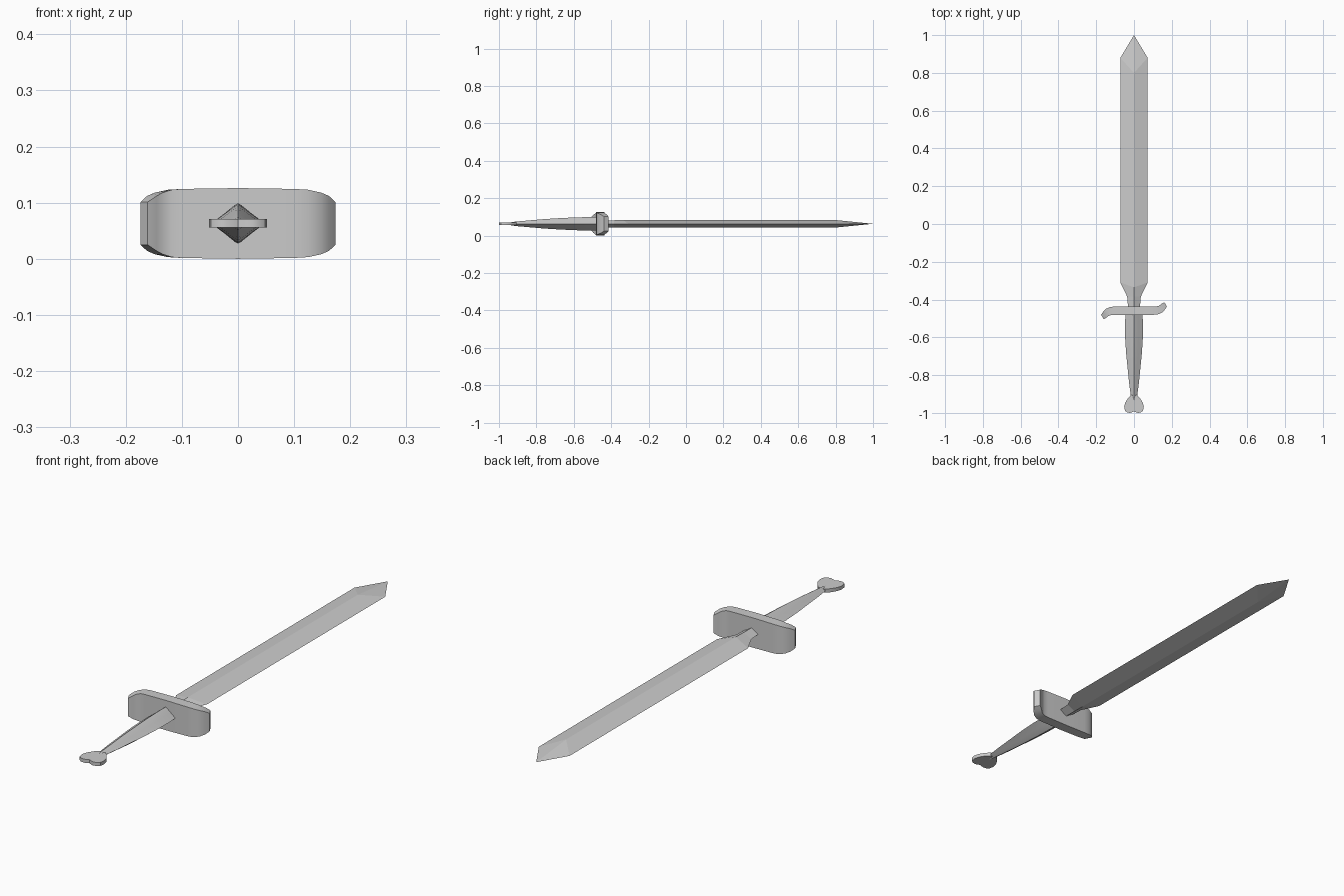
import bpy, bmesh

if "Cube" in bpy.data.objects:
    bpy.data.objects.remove(bpy.data.objects["Cube"])

ZC = 0.063  # height of the sword's mid plane


def make(name, bm, smooth=None):
    bmesh.ops.recalc_face_normals(bm, faces=bm.faces[:])
    me = bpy.data.meshes.new(name)
    bm.to_mesh(me)
    bm.free()
    ob = bpy.data.objects.new(name, me)
    bpy.context.collection.objects.link(ob)
    if smooth:
        bpy.ops.object.select_all(action='DESELECT')
        ob.select_set(True)
        bpy.context.view_layer.objects.active = ob
        bpy.ops.object.shade_smooth_by_angle(angle=smooth)
    return ob


def loft(name, rings, smooth=None):
    """Skin a list of equal-length closed rings and cap both ends."""
    bm = bmesh.new()
    vs = [[bm.verts.new(p) for p in r] for r in rings]
    n = len(rings[0])
    for a, b in zip(vs, vs[1:]):
        for i in range(n):
            j = (i + 1) % n
            bm.faces.new((a[i], a[j], b[j], b[i]))
    bm.faces.new(vs[0])
    bm.faces.new(vs[-1][::-1])
    bmesh.ops.remove_doubles(bm, verts=bm.verts[:], dist=1e-5)
    return make(name, bm, smooth)


def diamond(w, h, y_edge, y_ridge):
    return [(w, y_edge, ZC), (0, y_ridge, ZC + h), (-w, y_edge, ZC), (0, y_ridge, ZC - h)]


# Blade: diamond section, narrow neck, ridge stopping short of the point
blade = [(0.030, 0.019, -0.46, -0.46), (0.036, 0.019, -0.385, -0.385),
         (0.072, 0.020, -0.31, -0.335), (0.072, 0.020, 0.88, 0.80)]
bm = bmesh.new()
vs = [[bm.verts.new(p) for p in diamond(*s)] for s in blade]
for a, b in zip(vs, vs[1:]):
    for i in range(4):
        j = (i + 1) % 4
        bm.faces.new((a[i], a[j], b[j], b[i]))
bm.faces.new(vs[0])
tip = bm.verts.new((0, 1.0, ZC))
for i in range(4):
    bm.faces.new((vs[-1][i], vs[-1][(i + 1) % 4], tip))
make("blade", bm)

# Grip: diamond section with softened ridges, tapering to the pommel
grip = [(-0.46, 0.042, 0.035), (-0.52, 0.048, 0.036), (-0.60, 0.047, 0.034),
        (-0.68, 0.042, 0.030), (-0.76, 0.034, 0.025), (-0.84, 0.026, 0.018),
        (-0.91, 0.017, 0.012), (-0.965, 0.004, 0.003)]
sec = [(1, 0), (0.5, 0.5), (0.13, 0.9), (0, 1), (-0.13, 0.9), (-0.5, 0.5),
       (-1, 0), (-0.5, -0.5), (-0.13, -0.9), (0, -1), (0.13, -0.9), (0.5, -0.5)]
loft("grip", [[(w * u, y, ZC + h * v) for u, v in sec] for y, w, h in grip], 0.6)

# Guard: S-curved plate, right half given as (lower edge, upper edge, half height)
GY = -0.459
half = [((0.10, -0.022), (0.10, 0.022), 0.0615), ((0.125, -0.020), (0.118, 0.022), 0.060),
        ((0.148, -0.010), (0.134, 0.027), 0.055), ((0.162, 0.004), (0.145, 0.036), 0.049),
        ((0.174, 0.021), (0.161, 0.045), 0.038)]
stations = [((-b[0], -b[1]), (-a[0], -a[1]), h) for a, b, h in reversed(half)]
stations += [((0, -0.0225), (0, 0.0225), 0.063)] + half
loft("guard", [[(a[0], GY + a[1], ZC - h), (b[0], GY + b[1], ZC - h),
                (b[0], GY + b[1], ZC + h), (a[0], GY + a[1], ZC + h)]
               for a, b, h in stations], 0.5)

# Pommel: flat lobed plate, half outline mirrored
side = [(0.015, -0.905), (0.032, -0.922), (0.046, -0.945), (0.052, -0.968),
        (0.048, -0.988), (0.036, -0.998), (0.020, -1.0)]
outline = side + [(0, -0.992)] + [(-x, y) for x, y in reversed(side)]
loft("pommel", [[(x, y, ZC + z) for x, y in outline] for z in (-0.0075, 0.0075)], 0.6)
